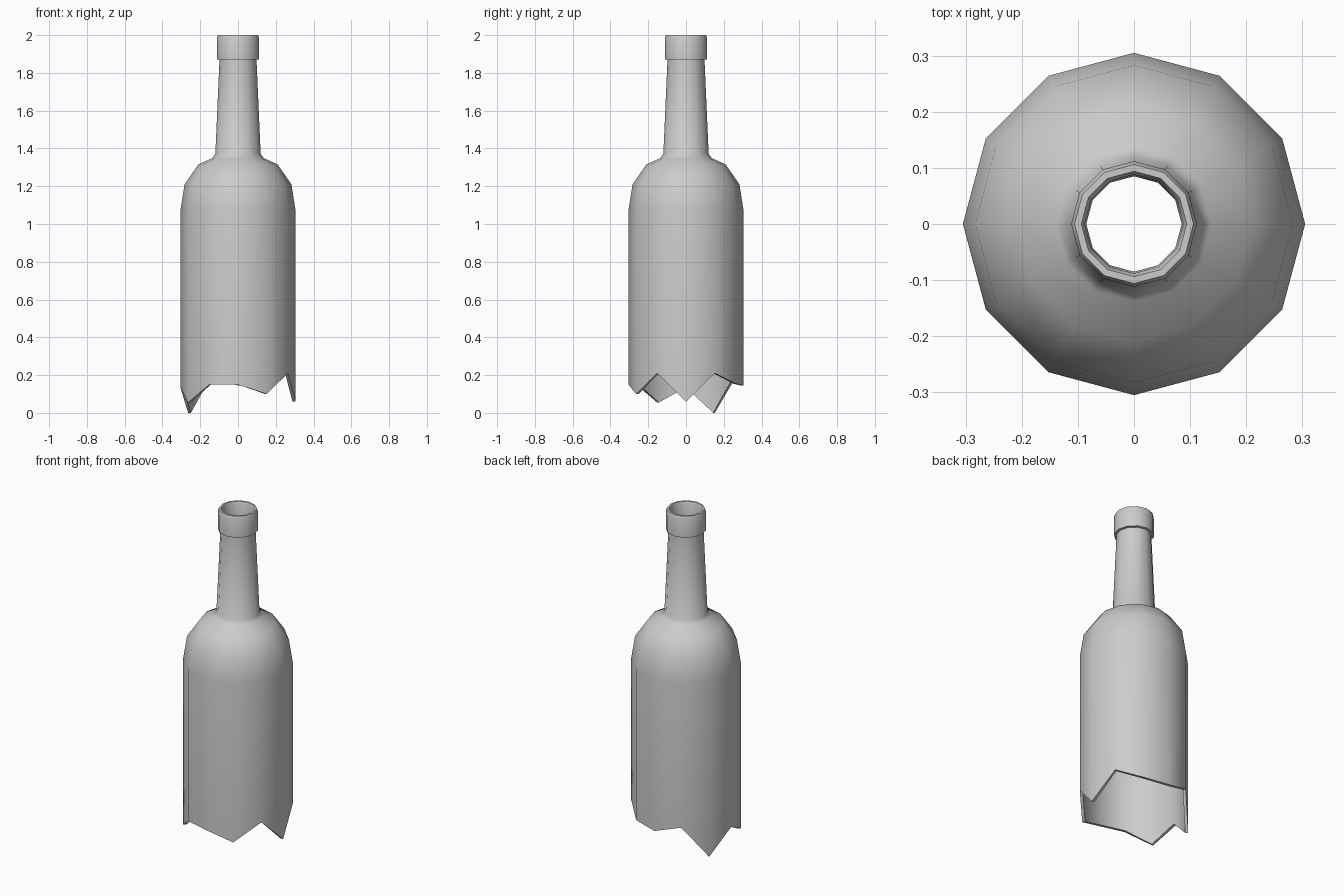
import bpy, bmesh
from math import cos, sin, tau, radians

if "Cube" in bpy.data.objects:
    bpy.data.objects.remove(bpy.data.objects["Cube"])

SIDES = 12
# jagged lower edge height, one per side, counter-clockwise from +x
JAG = [0.06, 0.21, 0.155, 0.145, 0.19, 0.0, 0.135, 0.055, 0.15, 0.15, 0.10, 0.21]

# (radius, height) profiles above the broken edge
OUTER = [(0.305, 1.07), (0.283, 1.21), (0.21, 1.315), (0.138, 1.348), (0.12, 1.37),
         (0.098, 1.87), (0.112, 1.872), (0.112, 1.985), (0.106, 2.0)]
INNER = [(0.094, 2.0), (0.088, 1.985), (0.085, 1.87), (0.105, 1.365), (0.124, 1.335),
         (0.198, 1.30), (0.267, 1.203), (0.288, 1.07)]

bm = bmesh.new()


def ring(radius, heights):
    return [bm.verts.new((radius * cos(tau * i / SIDES), radius * sin(tau * i / SIDES), h))
            for i, h in enumerate(heights)]


# closed loop of rings: outside going up, over the lip, inside going down
rings = [ring(0.305, JAG)]
rings += [ring(r, [z] * SIDES) for r, z in OUTER + INNER]
rings.append(ring(0.288, JAG))
for a, b in zip(rings, rings[1:] + rings[:1]):
    for i in range(SIDES):
        j = (i + 1) % SIDES
        bm.faces.new((a[i], a[j], b[j], b[i]))
bmesh.ops.recalc_face_normals(bm, faces=bm.faces)

mesh = bpy.data.meshes.new("broken_bottle")
bm.to_mesh(mesh)
bm.free()
bottle = bpy.data.objects.new("broken_bottle", mesh)
bpy.context.collection.objects.link(bottle)

# smooth glass, crisp fracture and collar
bpy.context.view_layer.objects.active = bottle
bottle.select_set(True)
bpy.ops.object.shade_smooth_by_angle(angle=radians(50))
